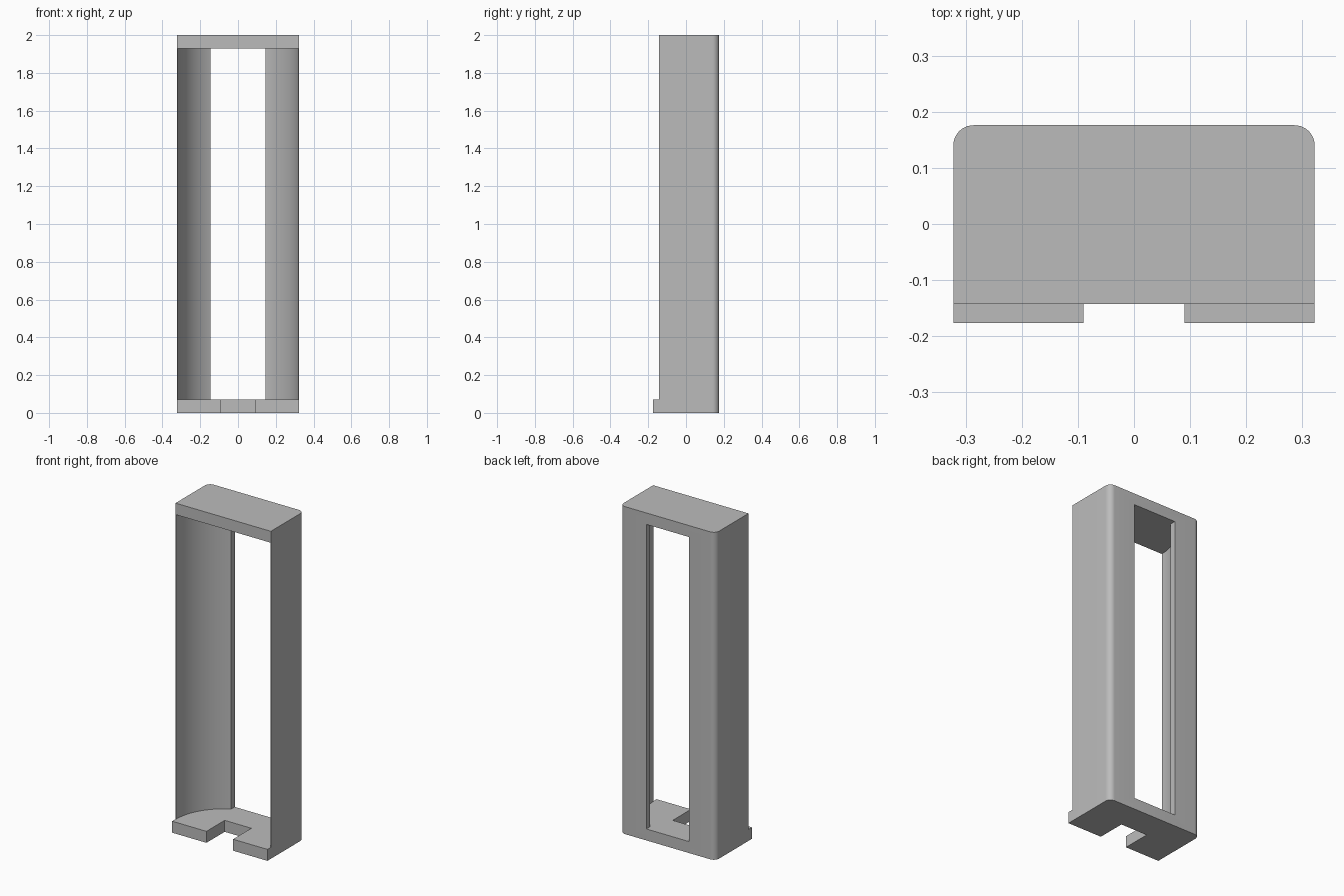
import bpy, bmesh, math

cube = bpy.data.objects.get("Cube")
if cube:
    bpy.data.objects.remove(cube, do_unlink=True)

HALF_W, FRONT, BACK = 0.322, -0.176, 0.176
WALL_FRONT = -0.143            # front plane of walls and top cap
HEIGHT, PLATE = 2.0, 0.07      # total height, floor and cap thickness
CORNER, BORE = 0.036, 0.319    # rear corner radius, inner hollow radius
WINDOW, NOTCH = 0.145, 0.09    # half widths

grey = bpy.data.materials.new("plain_grey")
grey.use_nodes = True
colour = (0.5, 0.5, 0.5, 1)
grey.diffuse_color = colour
grey.node_tree.nodes["Principled BSDF"].inputs["Base Color"].default_value = colour


def prism(name, outline, z0, z1):
    """Extrude a counter-clockwise outline from z0 to z1."""
    bm = bmesh.new()
    base = bm.faces.new([bm.verts.new((x, y, z0)) for x, y in outline])
    top = bmesh.ops.extrude_face_region(bm, geom=[base])["geom"]
    verts = [v for v in top if isinstance(v, bmesh.types.BMVert)]
    bmesh.ops.translate(bm, verts=verts, vec=(0, 0, z1 - z0))
    bmesh.ops.recalc_face_normals(bm, faces=bm.faces)
    mesh = bpy.data.meshes.new(name)
    bm.to_mesh(mesh)
    bm.free()
    obj = bpy.data.objects.new(name, mesh)
    bpy.context.collection.objects.link(obj)
    return obj


def arc(cx, cy, r, a0, a1, n):
    angles = [math.radians(a0 + (a1 - a0) * i / n) for i in range(n + 1)]
    return [(cx + r * math.cos(a), cy + r * math.sin(a)) for a in angles]


def rect(half, y0, y1):
    return [(-half, y0), (half, y0), (half, y1), (-half, y1)]


# Solid block with rounded rear corners
cx, cy = HALF_W - CORNER, BACK - CORNER
outline = [(-HALF_W, FRONT), (HALF_W, FRONT)]
outline += arc(cx, cy, CORNER, 0, 90, 10) + arc(-cx, cy, CORNER, 90, 180, 10)
body = prism("holder_body", outline, 0, HEIGHT)
body.data.materials.append(grey)

# Cutters: front step above the lip, round hollow, rear window, floor notch
ceiling = HEIGHT - PLATE
hollow = arc(0, WALL_FRONT, BORE, 0, 180, 64) + [(-BORE, -0.3), (BORE, -0.3)]
cutters = [
    prism("front_step_cutter", rect(0.5, -0.4, WALL_FRONT), PLATE, HEIGHT + 0.1),
    prism("hollow_cutter", hollow, PLATE, ceiling),
    prism("window_cutter", rect(WINDOW, 0, 0.3), PLATE, ceiling),
    prism("notch_cutter", rect(NOTCH, -0.3, 0), -0.1, PLATE + 0.1),
]

bpy.ops.object.select_all(action="DESELECT")
body.select_set(True)
bpy.context.view_layer.objects.active = body
for cutter in cutters:
    cutter.hide_render = True
    cut = body.modifiers.new(cutter.name, "BOOLEAN")
    cut.operation, cut.solver, cut.object = "DIFFERENCE", "EXACT", cutter
    bpy.ops.object.modifier_apply(modifier=cut.name)
    bpy.data.objects.remove(cutter, do_unlink=True)

bpy.ops.object.shade_smooth_by_angle(angle=math.radians(30))
